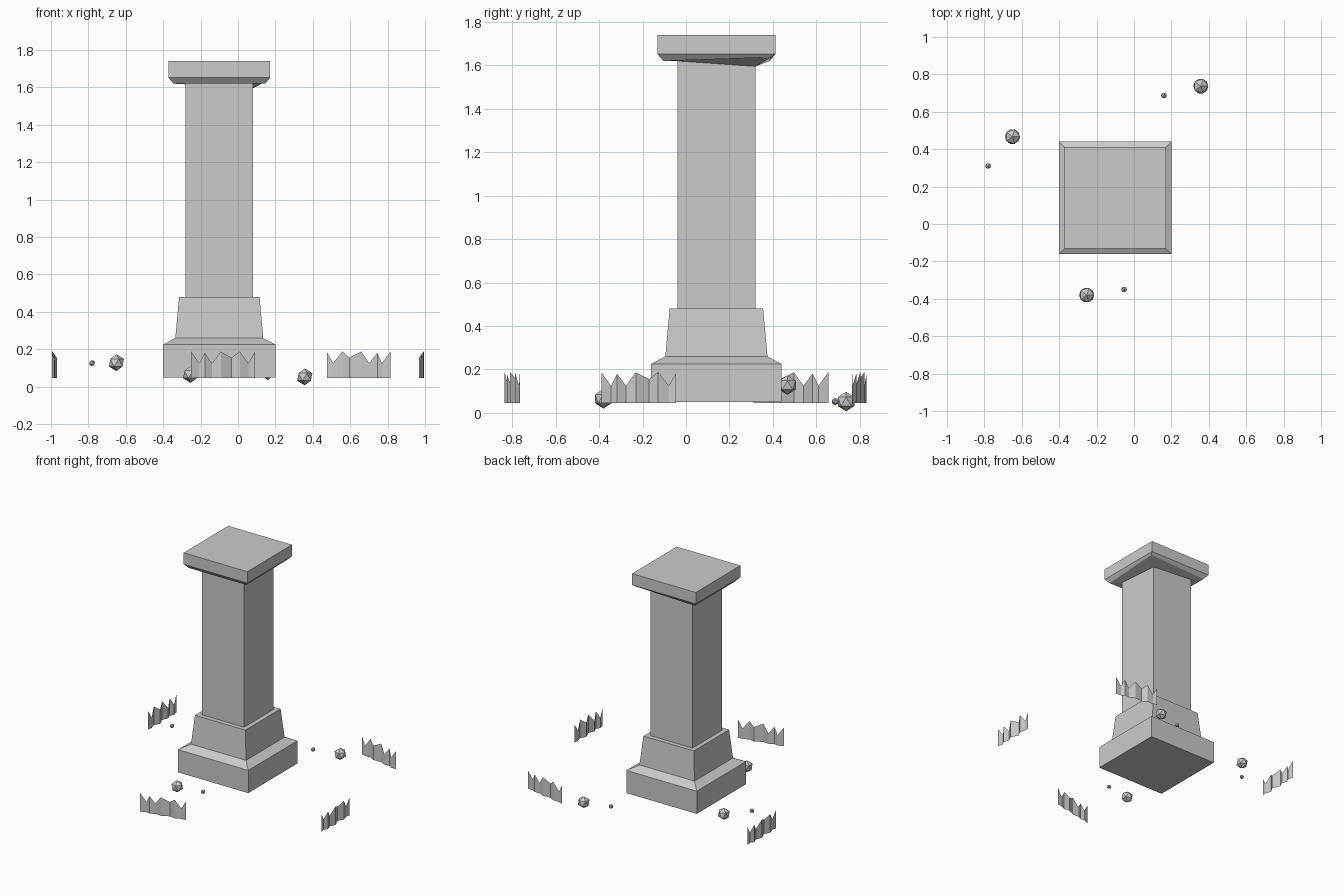
import bpy, bmesh
from mathutils import Vector

if "Cube" in bpy.data.objects:
    bpy.data.objects.remove(bpy.data.objects["Cube"])

CX, CY = -0.10, 0.14


def make_object(name, bm):
    bmesh.ops.recalc_face_normals(bm, faces=bm.faces[:])
    mesh = bpy.data.meshes.new(name)
    bm.to_mesh(mesh)
    bm.free()
    obj = bpy.data.objects.new(name, mesh)
    bpy.context.collection.objects.link(obj)
    return obj


# Square pillar: stacked square rings (half width, height)
profile = [(0.30, 0.05), (0.30, 0.225), (0.235, 0.26), (0.215, 0.48),
           (0.18, 0.48), (0.18, 1.62), (0.245, 1.62), (0.272, 1.652), (0.272, 1.74)]
bm = bmesh.new()
rings = []
for half, z in profile:
    rings.append([bm.verts.new((CX + sx * half, CY + sy * half, z))
                  for sx, sy in ((-1, -1), (1, -1), (1, 1), (-1, 1))])
for low, high in zip(rings, rings[1:]):
    for i in range(4):
        j = (i + 1) % 4
        bm.faces.new((low[i], low[j], high[j], high[i]))
bm.faces.new(rings[0])
bm.faces.new(rings[-1])
# Worn back right corner under the capital
rings[5][2].co.z = 1.595
rings[6][2].co = Vector((0.16, 0.39, 1.637))
make_object("pillar", bm)


# Grass tufts: folded upright strips with a jagged top
jag = [(0.0, 0.187), (0.13, 0.125), (0.21, 0.18), (0.33, 0.125), (0.46, 0.187),
       (0.64, 0.155), (0.76, 0.188), (0.90, 0.125), (1.0, 0.185)]
fold = [0.0, 0.6, -0.4, 0.5, -0.6, 0.8, -0.5, 0.3, 0.0]


def grass(name, start, end, depth):
    a, b = Vector(start), Vector(end)
    along = b - a
    side = Vector((-along.y, along.x)).normalized()
    bm = bmesh.new()
    columns = []
    for (t, top), f in zip(jag, fold):
        p = a + along * t + side * f * depth
        columns.append((bm.verts.new((p.x, p.y, 0.045)), bm.verts.new((p.x, p.y, top))))
    for c, d in zip(columns, columns[1:]):
        bm.faces.new((c[0], d[0], d[1], c[1]))
    make_object(name, bm)


grass("grass_front", (-0.25, -0.835), (0.09, -0.765), 0.012)
grass("grass_back", (0.815, 0.765), (0.475, 0.832), 0.012)
grass("grass_right", (0.984, -0.39), (0.984, -0.045), 0.019)
grass("grass_left", (-0.984, 0.655), (-0.984, 0.31), 0.019)

# Pebbles: one large and one small beside each other
pebbles = [("large_pebble", 0.045, [(-0.65, 0.467, 0.128), (0.357, 0.737, 0.052), (-0.253, -0.38, 0.065)]),
           ("small_pebble", 0.017, [(-0.78, 0.31, 0.126), (0.16, 0.687, 0.052), (-0.053, -0.35, 0.065)])]
for name, radius, places in pebbles:
    for place in places:
        bpy.ops.mesh.primitive_ico_sphere_add(subdivisions=1, radius=radius, location=place)
        bpy.context.object.name = name
